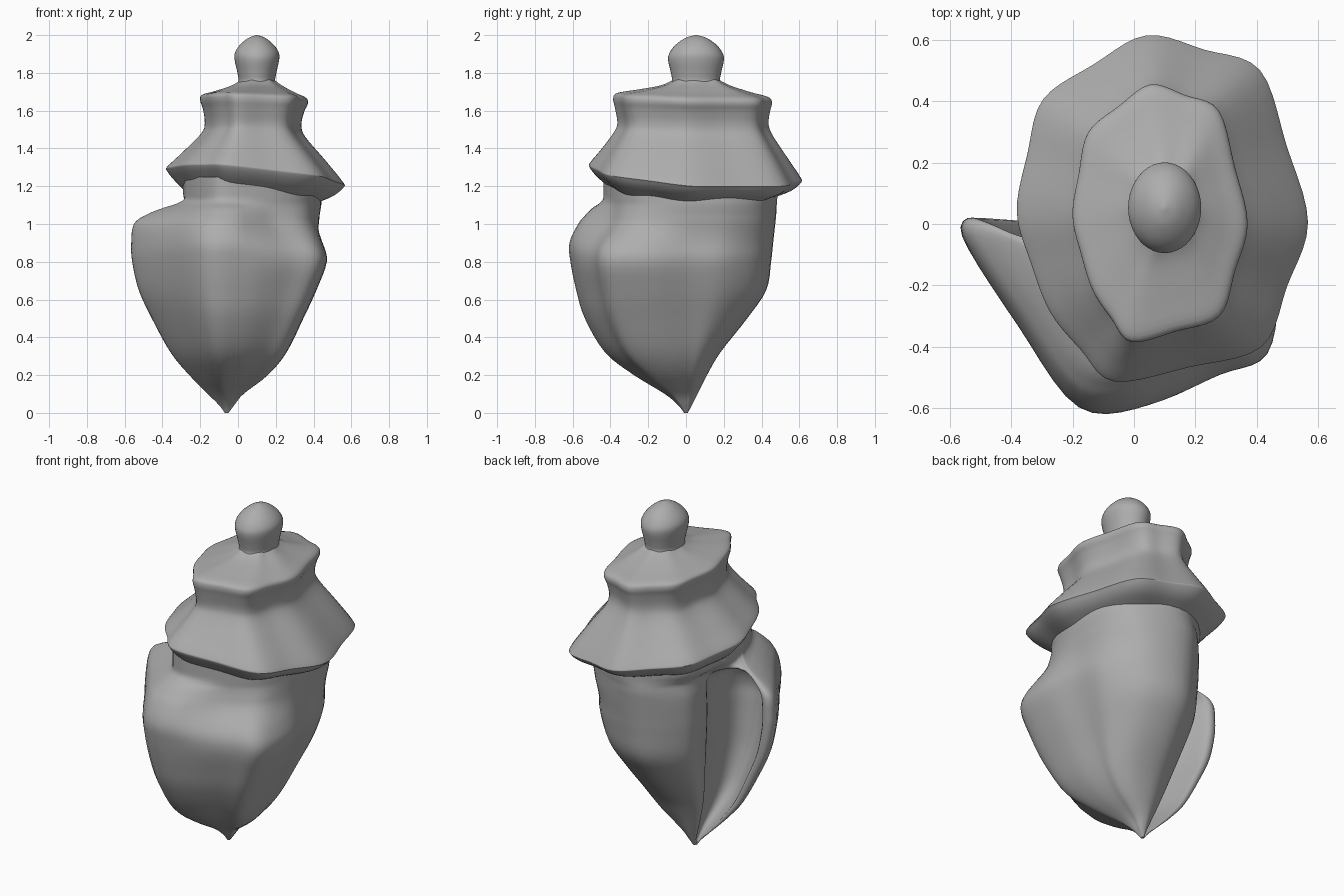
import bpy, bmesh, math
from mathutils import Vector

cube = bpy.data.objects.get("Cube")
if cube:
    bpy.data.objects.remove(cube)

shell_grey = bpy.data.materials.new("shell grey")
shell_grey.use_nodes = True
colour = (0.42, 0.42, 0.42, 1)
shell_grey.diffuse_color = colour
shell_grey.node_tree.nodes["Principled BSDF"].inputs["Base Color"].default_value = colour


def spline(points, steps, closed=False):
    """Smooth curve through points of any dimension."""
    pts = [Vector(p) for p in points]
    n, out = len(pts), []
    pick = (lambda i: pts[i % n]) if closed else (lambda i: pts[max(0, min(n - 1, i))])
    for i in range(n if closed else n - 1):
        a, b, c, d = (pick(i + k) for k in (-1, 0, 1, 2))
        for s in range(steps):
            t = s / steps
            out.append(b + (c - a) * (t / 2) + (a * 2 - b * 5 + c * 4 - d) * (t * t / 2)
                       + (b * 3 - a - c * 3 + d) * (t ** 3 / 2))
    return out if closed else out + [pts[-1]]


def loft(name, rings):
    """Skin closed rings from bottom to top and cap both ends."""
    bm = bmesh.new()
    rows = [[bm.verts.new(p) for p in ring] for ring in rings]
    n = len(rows[0])
    for low, high in zip(rows, rows[1:]):
        for i in range(n):
            j = (i + 1) % n
            bm.faces.new((low[i], low[j], high[j], high[i]))
    bm.faces.new(rows[0][::-1])
    bm.faces.new(rows[-1])
    bmesh.ops.recalc_face_normals(bm, faces=bm.faces)
    mesh = bpy.data.meshes.new(name)
    bm.to_mesh(mesh)
    bm.free()
    mesh.materials.append(shell_grey)
    obj = bpy.data.objects.new(name, mesh)
    bpy.context.collection.objects.link(obj)
    bpy.ops.object.select_all(action='DESELECT')
    bpy.context.view_layer.objects.active = obj
    obj.select_set(True)
    bpy.ops.object.shade_smooth_by_angle(angle=math.radians(50))


# Body whorl: one section running from the column round the outside to the
# lip, then back through the hollow of the opening
outside = [
    (-.21, .12), (-.20, .29), (0, .45), (.25, .40), (.40, .22), (.43, .02),
    (.47, -.20), (.435, -.43), (.28, -.50), (.05, -.595), (-.18, -.60),
    (-.38, -.33), (-.56, -.04)]
hollow = [(-.51, .015), (-.43, -.13), (-.29, -.27), (-.17, -.22), (-.15, -.01)]
hood = [(-.53, -.015), (-.46, -.025), (-.39, -.02), (-.32, .01), (-.25, .06)]
section = spline(outside + hollow, 5, True)
hooded = spline(outside + hood, 5, True)
# Neck section under the spire, matched point for point
neck = spline([
    (-.27, .08), (-.21, .30), (.04, .48), (.30, .41), (.42, .24), (.44, .02),
    (.40, -.17), (.33, -.29), (.20, -.37), (0, -.43), (-.12, -.42),
    (-.21, -.30), (-.27, -.16), (-.28, -.12), (-.285, -.08), (-.29, -.04),
    (-.29, 0), (-.285, .04)], 5, True)
axis = Vector((-.06, 0))
full = (-.57, .475, -.61, .45)
# height, then the reach to -x, +x, -y and +y, then the closing of the hood
# and the blend to the neck on the lip side and on the far side
body_rows = spline([
    (0, -.07, -.05, -.01, .01, 0, 0, 0), (.04, -.10, -.02, -.04, .03, 0, 0, 0),
    (.10, -.16, .03, -.11, .06, 0, 0, 0), (.20, -.26, .16, -.27, .11, 0, 0, 0),
    (.32, -.36, .26, -.42, .18, 0, 0, 0), (.50, -.46, .35, -.525, .32, 0, 0, 0),
    (.65, -.53, .42, -.57, .42, 0, 0, 0), (.80, -.565, .475, -.60, .445, 0, 0, 0),
    (.90, -.57, .465, -.605, .455, 0, 0, .2), (1.0, -.555, .44, -.56, .465, .1, 0, .7),
    (1.05, -.51, .43, -.53, .47, .4, .1, .85), (1.085, -.45, .43, -.51, .47, .9, .3, .95),
    (1.11, -.40, .43, -.49, .47, 1, .65, 1), (1.14, -.33, .44, -.46, .47, 1, .95, 1),
    (1.18, -.30, .45, -.44, .48, 1, 1, 1), (1.25, -.30, .45, -.44, .48, 1, 1, 1)], 4)


def fit(value, middle, low, high, full_low, full_high):
    d = value - middle
    return middle + (d * (low - middle) / (full_low - middle) if d < 0
                     else d * (high - middle) / (full_high - middle))


body_rings = []
for z, x0, x1, y0, y1, closing, lip_blend, far_blend in body_rows:
    ring = []
    for p, h, q in zip(section, hooded, neck):
        p = p.lerp(h, closing)
        v = Vector((fit(p.x, axis.x, x0, x1, full[0], full[1]),
                    fit(p.y, axis.y, y0, y1, full[2], full[3])))
        side = max(0, min(1, p.x * 4))
        ring.append((*v.lerp(q, lip_blend + (far_blend - lip_blend) * side), z))
    body_rings.append(ring)
loft("body_whorl", body_rings)

# Spire: two ridged whorls sharing an eight-cornered outline
corners = [Vector(c) for c in (
    (-.11, 1), (.67, .8), (1, -.08), (.68, -.8),
    (-.33, -1), (-.77, -.6), (-1, -.02), (-.82, .63))]
lobed = []
for a, b in zip(corners, corners[1:] + corners[:1]):
    lobed += [a, (a + b) * .51]
outline = spline(lobed, 5, True)
# height, centre x, centre y, half width, half depth, tilt
spire_rows = spline([
    (1.12, .08, .03, .30, .38, .07), (1.15, .08, .03, .365, .44, .08),
    (1.19, .09, .045, .425, .515, .09), (1.235, .092, .05, .468, .56, .095),
    (1.26, .092, .05, .465, .555, .095), (1.36, .085, .045, .375, .49, .06),
    (1.47, .08, .04, .275, .42, .03), (1.53, .08, .037, .256, .40, .01),
    (1.60, .083, .035, .268, .41, .02), (1.645, .085, .035, .285, .42, .03),
    (1.675, .085, .035, .275, .40, .03), (1.70, .09, .04, .21, .30, .02),
    (1.735, .10, .05, .13, .18, 0), (1.77, .105, .055, .08, .11, 0)], 4)
loft("spire", [[(cx + rx * p.x, cy + ry * p.y,
                 z + tilt * (.4 * max(0, -p.y) - rx * p.x - .3 * ry * p.y))
                for p in outline] for z, cx, cy, rx, ry, tilt in spire_rows])

# Rounded tip of the spire
turn = [2 * math.pi * i / 40 for i in range(40)]
knob_rows = spline([
    (1.72, .115, .155), (1.755, .097, .128), (1.80, .103, .133),
    (1.87, .118, .148), (1.91, .115, .138), (1.95, .088, .107),
    (1.985, .045, .056), (2.0, .004, .005)], 4)
loft("knob", [[(.10 + rx * math.cos(t), .053 + ry * math.sin(t), z) for t in turn]
              for z, rx, ry in knob_rows])
